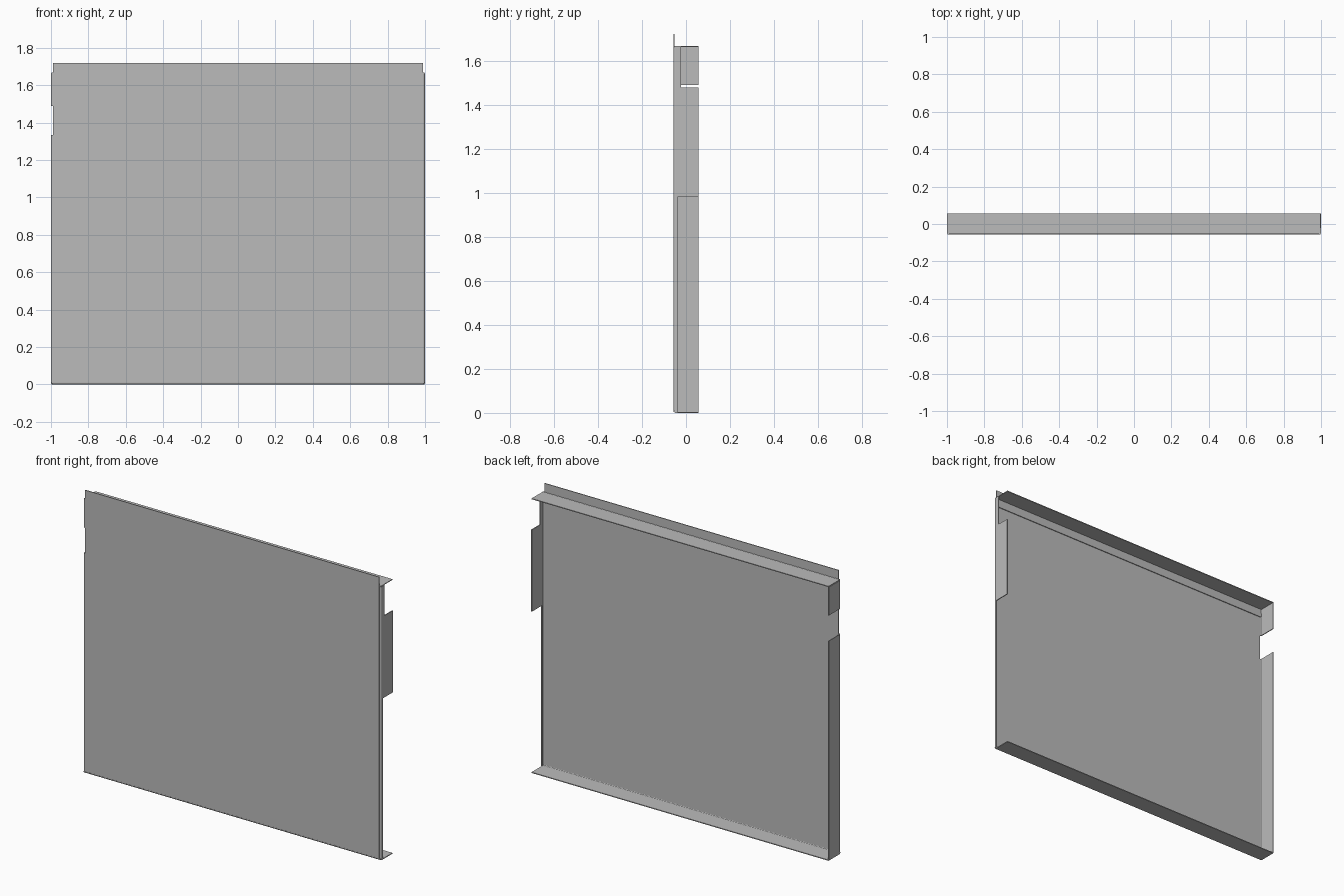
import bpy, bmesh
from math import sin, cos, pi

if "Cube" in bpy.data.objects:
    bpy.data.objects.remove(bpy.data.objects["Cube"])

HALF_X, DEPTH, HEIGHT, SHELF = 1.0, 0.057, 1.72, 1.667
T, R = 0.005, 0.009            # sheet thickness, bend radius
FRONT = -DEPTH + T / 2         # middle plane of the front sheet
SIDE = HALF_X - T / 2          # middle plane of the side flanges

metal = bpy.data.materials.new("grey sheet metal")
metal.use_nodes = True
grey = (0.5, 0.5, 0.5, 1)
metal.diffuse_color = grey
bsdf = next(n for n in metal.node_tree.nodes if n.type == 'BSDF_PRINCIPLED')
bsdf.inputs["Base Color"].default_value = grey


def sheet(name, path, lo, hi, place):
    """Sweep an open path from lo to hi and thicken it; place maps (u, v, w) to xyz."""
    bm = bmesh.new()
    rows = [[bm.verts.new(place(u, v, w)) for u, v in path] for w in (lo, hi)]
    for i in range(len(path) - 1):
        bm.faces.new((rows[0][i], rows[0][i + 1], rows[1][i + 1], rows[1][i]))
    mesh = bpy.data.meshes.new(name)
    bm.to_mesh(mesh)
    bm.free()
    obj = bpy.data.objects.new(name, mesh)
    bpy.context.collection.objects.link(obj)
    mesh.materials.append(metal)
    mod = obj.modifiers.new("thickness", 'SOLIDIFY')
    mod.thickness, mod.offset = T, 0
    return obj


def bend(edge, back):
    """Quarter-round bend from the front sheet to a flange that ends at y = back."""
    arc = [(edge - R + R * sin(a), FRONT + R - R * cos(a))
           for a in (i * pi / 10 for i in range(6))]
    return arc + [(edge, back)]


# Front sheet, rising above the shelf as an upright lip
sheet("front_panel", [(R - SIDE, FRONT), (SIDE - R, FRONT)], R + T / 2, HEIGHT,
      lambda u, v, w: (u, v, w))

# Bottom flange with its rounded bend
sheet("bottom_flange", bend(-T / 2, DEPTH), -SIDE, SIDE,
      lambda u, v, w: (w, v, -u))

# Top shelf: an angle with a short leg behind the front sheet
leg = FRONT + T
sheet("top_angle", [(leg, SHELF - 0.055), (leg, SHELF - T / 2), (DEPTH, SHELF - T / 2)],
      -SIDE, SIDE, lambda u, v, w: (w, u, v))
sheet("shelf_front_edge", [(FRONT, SHELF - T / 2), (leg, SHELF - T / 2)],
      -SIDE, SIDE, lambda u, v, w: (w, u, v))

# Side flanges: (name, side, rear edge, bottom, top)
low, top = T, SHELF - T
for name, side, back, z0, z1 in (
        ("right_long_flange", -1, DEPTH, low, 1.335),
        ("right_upper_flange", -1, DEPTH, 1.49, top),
        ("left_lower_return", 1, -0.039, low, 0.98),
        ("left_middle_flange", 1, DEPTH, 0.98, 1.477),
        ("left_upper_return", 1, -0.022, 1.477, top)):
    sheet(name, bend(SIDE, back), z0, z1, lambda u, v, w: (side * u, v, w))
